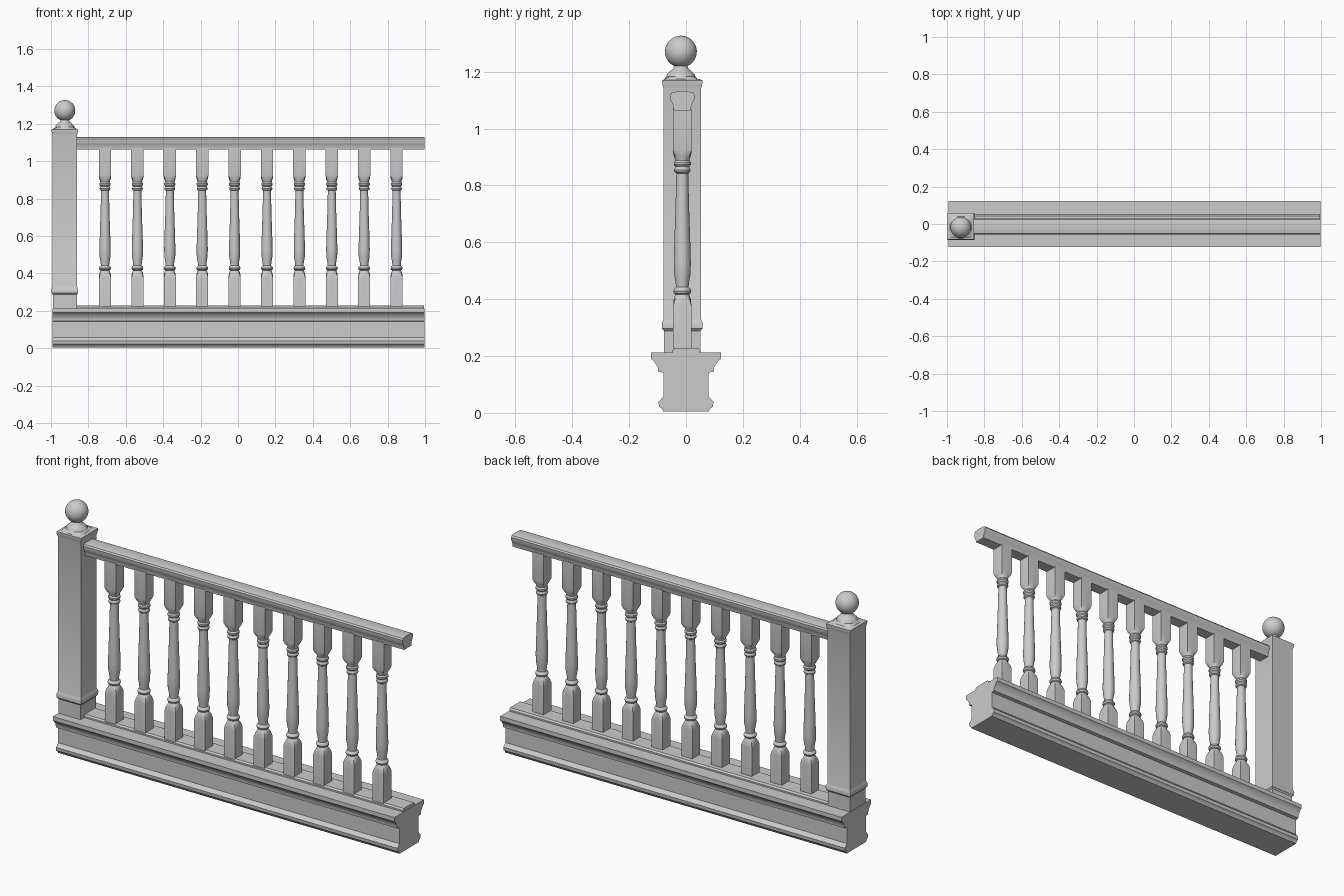
import bpy, bmesh
from math import sin, cos, pi, radians

YC = -0.013          # centre line of the railing
POST_X = -0.926


def finish(name, bm):
    bmesh.ops.recalc_face_normals(bm, faces=bm.faces)
    mesh = bpy.data.meshes.new(name)
    bm.to_mesh(mesh)
    bm.free()
    for p in mesh.polygons:
        p.use_smooth = True
    mesh.set_sharp_from_angle(angle=radians(32))
    obj = bpy.data.objects.new(name, mesh)
    bpy.context.collection.objects.link(obj)
    return obj


def loft(name, rings, x, y, seg=24):
    """Stack rings of (z, half width, squareness): 0 is round, 1 is square."""
    bm = bmesh.new()
    loops = []
    for z, r, q in rings:
        loop = []
        for i in range(seg):
            a = 2 * pi * i / seg
            k = r * (1 - q + q / max(abs(cos(a)), abs(sin(a))))
            loop.append(bm.verts.new((k * cos(a), k * sin(a), z)))
        loops.append(loop)
    for a, b in zip(loops, loops[1:]):
        for i in range(seg):
            j = (i + 1) % seg
            bm.faces.new((a[i], a[j], b[j], b[i]))
    bm.faces.new(loops[0])
    bm.faces.new(loops[-1])
    obj = finish(name, bm)
    obj.location = (x, y, 0)
    return obj


def extrude_x(name, half, x0, x1, y):
    """Mirror a half profile of (y, z), then run it along x."""
    pts = half + [(-py, pz) for py, pz in reversed(half)]
    bm = bmesh.new()
    a = [bm.verts.new((x0, y + py, pz)) for py, pz in pts]
    b = [bm.verts.new((x1, y + py, pz)) for py, pz in pts]
    n = len(pts)
    for i in range(n):
        j = (i + 1) % n
        bm.faces.new((a[i], a[j], b[j], b[i]))
    bm.faces.new(a)
    bm.faces.new(b)
    return finish(name, bm)


# Moulded base beam
extrude_x("base_beam", [
    (0.080, 0.005), (0.086, 0.016), (0.095, 0.022), (0.097, 0.040), (0.088, 0.047),
    (0.080, 0.058), (0.080, 0.142), (0.098, 0.145), (0.099, 0.160), (0.106, 0.172),
    (0.114, 0.184), (0.123, 0.190), (0.123, 0.212)], -0.992, 0.996, 0)

# Low strip under the balusters
extrude_x("bottom_strip", [(0.049, 0.205), (0.049, 0.220), (0.042, 0.228)],
          -0.90, 0.994, 0.001)

# Handrail
extrude_x("handrail", [
    (0.030, 1.064), (0.032, 1.082), (0.036, 1.090), (0.042, 1.102), (0.043, 1.118),
    (0.038, 1.126), (0.022, 1.130)], -0.90, 0.997, YC)

# Turned balusters, square at both ends
baluster_rings = [
    (0.220, 0.032, 1), (0.375, 0.032, 1), (0.395, 0.031, 0.55), (0.410, 0.027, 0),
    (0.416, 0.023, 0), (0.420, 0.029, 0), (0.428, 0.032, 0), (0.436, 0.029, 0),
    (0.442, 0.022, 0), (0.462, 0.024, 0), (0.490, 0.029, 0), (0.530, 0.030, 0),
    (0.600, 0.028, 0), (0.720, 0.024, 0), (0.843, 0.021, 0), (0.847, 0.027, 0),
    (0.854, 0.029, 0), (0.861, 0.026, 0), (0.866, 0.024, 0), (0.873, 0.030, 0),
    (0.881, 0.030, 0), (0.888, 0.025, 0), (0.896, 0.027, 0), (0.908, 0.031, 0.5),
    (0.925, 0.033, 1), (1.070, 0.033, 1)]
for i in range(10):
    x = -0.711 + i * 0.1732
    if i == 0:
        first = loft("baluster_1", baluster_rings, x, YC)
    else:
        copy = bpy.data.objects.new(f"baluster_{i + 1}", first.data)
        copy.location = (x, YC, 0)
        bpy.context.collection.objects.link(copy)

# Square newel post with plinth moulding and cap
loft("newel_post", [
    (0.200, 0.064, 1), (0.288, 0.064, 1), (0.296, 0.071, 1), (0.316, 0.072, 1),
    (0.322, 0.069, 1), (0.330, 0.066, 1), (1.140, 0.066, 1), (1.152, 0.069, 1),
    (1.160, 0.071, 1), (1.170, 0.071, 1), (1.174, 0.062, 1)], POST_X, YC)

# Ball finial on a flared neck
ball = [(1.271 - 0.056 * cos(t), 0.056 * sin(t), 0)
        for t in (0.42 + (pi - 0.43) * i / 16 for i in range(17))]
loft("finial", [
    (1.168, 0.062, 1), (1.178, 0.056, 0.7), (1.183, 0.051, 0), (1.192, 0.048, 0),
    (1.202, 0.038, 0), (1.210, 0.027, 0)] + ball, POST_X, YC - 0.005, 32)
